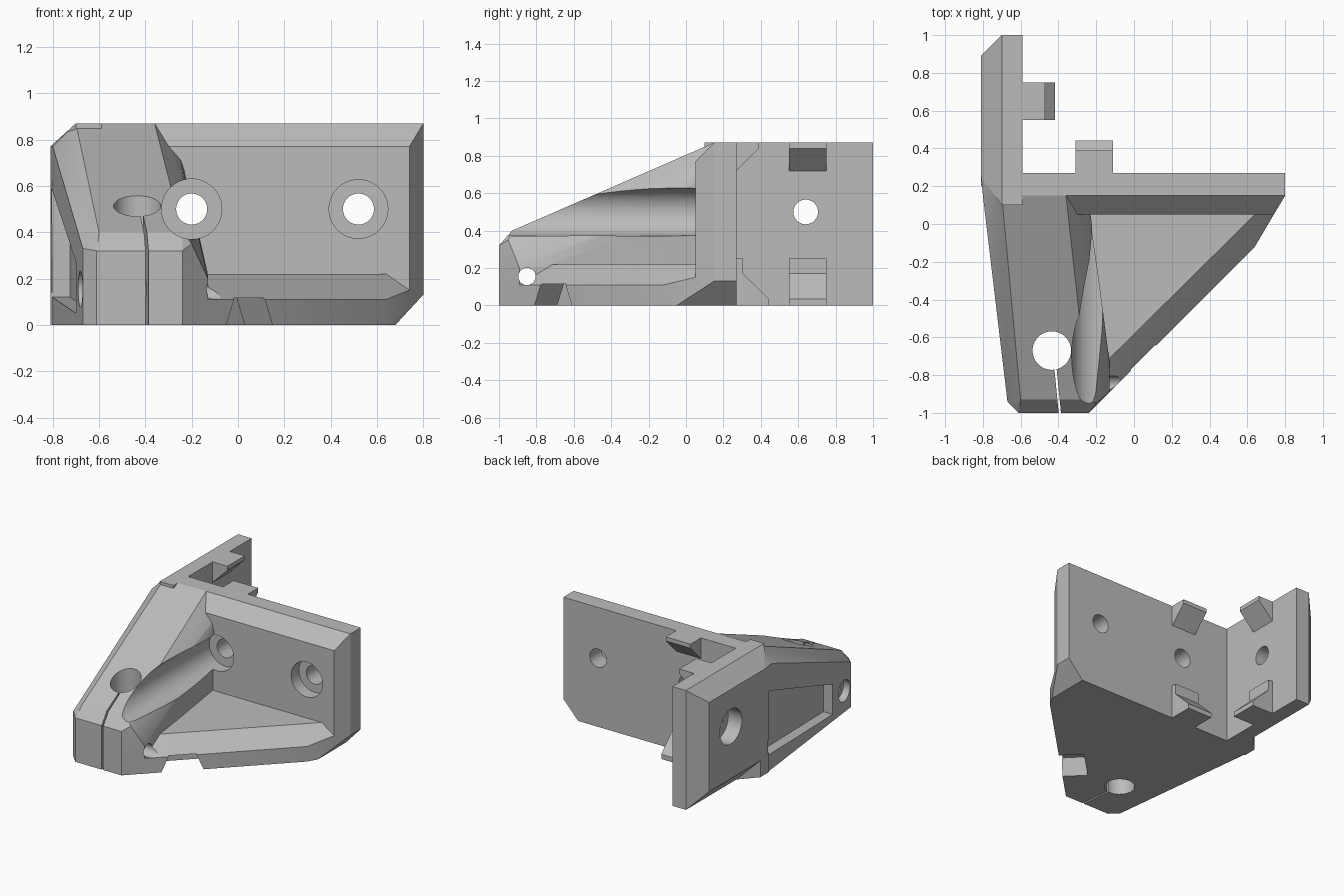
import bpy, bmesh, math
from mathutils import Vector

cube = bpy.data.objects.get("Cube")
if cube:
    bpy.data.objects.remove(cube, do_unlink=True)

grey = bpy.data.materials.new("plain grey")
grey.use_nodes = True
grey.diffuse_color = (0.5, 0.5, 0.5, 1)
grey.node_tree.nodes["Principled BSDF"].inputs["Base Color"].default_value = grey.diffuse_color


def finish(name, bm):
    bmesh.ops.recalc_face_normals(bm, faces=bm.faces)
    mesh = bpy.data.meshes.new(name)
    bm.to_mesh(mesh)
    bm.free()
    mesh.materials.append(grey)
    obj = bpy.data.objects.new(name, mesh)
    bpy.context.collection.objects.link(obj)
    return obj


def hull(name, points):
    """Convex solid through the given corners, with flat regions merged."""
    bm = bmesh.new()
    for p in points:
        bm.verts.new(p)
    res = bmesh.ops.convex_hull(bm, input=bm.verts)
    loose = {v for v in res["geom_interior"] + res["geom_unused"]
             if isinstance(v, bmesh.types.BMVert) and v.is_valid}
    bmesh.ops.delete(bm, geom=list(loose), context="VERTS")
    bmesh.ops.dissolve_limit(bm, angle_limit=0.01, verts=bm.verts, edges=bm.edges)
    return finish(name, bm)


def rod(name, start, end, radius):
    """Cylinder between two points."""
    a, b = Vector(start), Vector(end)
    bm = bmesh.new()
    bmesh.ops.create_cone(bm, cap_ends=True, segments=48, radius1=radius,
                          radius2=radius, depth=(b - a).length)
    bm.transform((b - a).to_track_quat("Z", "Y").to_matrix().to_4x4())
    bmesh.ops.translate(bm, verts=bm.verts, vec=(a + b) / 2)
    return finish(name, bm)


def combine(body, other, operation):
    other.hide_render = True
    mod = body.modifiers.new("join", "BOOLEAN")
    mod.operation = operation
    mod.solver = "EXACT"
    mod.object = other
    bpy.context.view_layer.objects.active = body
    bpy.ops.object.modifier_apply(modifier=mod.name)
    bpy.data.objects.remove(other, do_unlink=True)


TOP, EDGE = 0.87, 0.77

# Back plate: bevelled top, slanted end and clipped lower corner
section = [(.05, 0), (.05, EDGE), (.15, TOP), (.27, TOP), (.27, 0)]
bracket = hull("corner_bracket", [(-.7, y, z) for y, z in section] + [
    (.74, .05, EDGE), (.8, .15, TOP), (.8, .27, TOP), (.8, .27, .13),
    (.8, .15, .13), (.74, .05, .065), (.68, .05, 0), (.68, .27, 0)])

# Side plate: bevelled on its outer edges
side_plate = hull("side_plate",
    [(x, y, z) for x in (-.7, -.59) for y in (.1, 1) for z in (0, TOP)]
    + [(-.81, y, z) for y in (.25, .89) for z in (.12, EDGE)])

# Foot that fills the lower bevel where the arm meets the side plate
foot = hull("foot", [(x, y, z) for z in (0, .14) for x, y in
                     ((-.81, .2), (-.62, .2), (-.81, .3), (-.7, .42), (-.62, .42))])

# Sloping clamp arm
arm = hull("clamp_arm", [
    (-.81, .27, 0), (-.67, -.94, 0), (-.61, -1, 0), (-.24, -1, 0),
    (-.13, -.89, 0), (-.13, -.73, 0), (-.25, .1, 0),
    (-.81, .27, EDGE), (-.8, .15, EDGE), (-.7, .15, TOP), (-.7, .27, TOP),
    (-.59, .27, TOP), (-.36, .15, TOP), (-.25, .1, .73), (-.23, .05, .66),
    (-.67, -.94, .33), (-.61, -1, .32), (-.6, -.93, .4),
    (-.24, -.93, .4), (-.24, -1, .32), (-.2, -.95, .35),
    (-.13, -.89, .2), (-.13, -.73, .22)])

# Triangular floor web with a bevelled free edge
web = hull("floor_web", [
    (-.24, -1, 0), (.64, -.12, 0), (.68, -.05, 0), (.68, .1, 0), (-.5, .1, 0),
    (-.24, -1, .11), (.64, -.12, .11), (.74, .05, .065), (.74, .05, .15),
    (-.3, -.88, .22), (.64, .05, .22), (.64, .1, .22), (-.5, .1, .22)])

for part in (side_plate, foot, arm, web):
    combine(bracket, part, "UNION")

# Locating tabs, as depth and height profiles, on both inner walls
upper = [(-.03, .69), (.12, .84), (.12, TOP), (-.03, TOP)]
lower_hook = [(-.03, .25), (.035, .25), (.035, 0), (-.03, 0)]
lower_toe = [(-.03, .17), (.035, .17), (.172, .035), (.172, 0), (-.03, 0)]
for profile in (upper, lower_hook, lower_toe):
    back = [(x, .27 + d, z) for x in (-.31, -.11) for d, z in profile]
    side = [(-.59 + d, y, z) for y in (.55, .75) for d, z in profile]
    for points in (back, side):
        combine(bracket, hull("tab", points), "UNION")

# Screw holes with counterbores; the long one also grooves the arm
cutters = [
    rod("groove", (-.2, -1.3, .5), (-.2, .14, .5), .13),
    rod("counterbore", (.52, -.3, .5), (.52, .14, .5), .127),
    rod("side_counterbore", (-1, .64, .5), (-.7, .64, .5), .127),
    rod("side_hole", (-1, .64, .5), (-.5, .64, .5), .066)]
for x in (-.2, .52):
    cutters.append(rod("back_hole", (x, 0, .5), (x, .5, .5), .067))

# Clamp bore, cross screw hole and its head recess
cutters += [
    rod("clamp_bore", (-.435, -.67, -.2), (-.435, -.67, 1), .102),
    rod("cross_hole", (-1, -.85, .155), (.2, -.85, .155), .046),
    rod("head_recess", (-1, -.85, .155), (-.62, -.85, .155), .078)]

# Clamp slit from the bore to the front
cutters.append(hull("slit", [(x + w, y, z) for z in (-.1, .8) for w in (-.006, .006)
                             for x, y in ((-.422, -.7), (-.383, -1.1))]))

# Tapered recess in the outer wall of the arm
recess = [(.2, .12), (.2, .59), (-.69, .27), (-.69, .05)]
cutters.append(hull("wall_recess", [
    (-.795 - .113 * (y - .2) + d, y, z) for d in (-.2, .07) for y, z in recess]))

# Nut notch under the slanted edge
along, inward = Vector((.707, .707, 0)), Vector((-.707, .707, 0))
cutters.append(hull("nut_notch", [
    Vector((.05, -.71, z)) + along * s * w + inward * d
    for d in (-.2, .17) for s in (-1, 1) for w, z in ((.15, -.02), (.092, .115))]))

for cutter in cutters:
    combine(bracket, cutter, "DIFFERENCE")

# Smooth the bores, keep every edge sharp
bpy.ops.object.select_all(action="DESELECT")
bracket.select_set(True)
bpy.context.view_layer.objects.active = bracket
bpy.ops.object.shade_smooth_by_angle(angle=math.radians(20))
